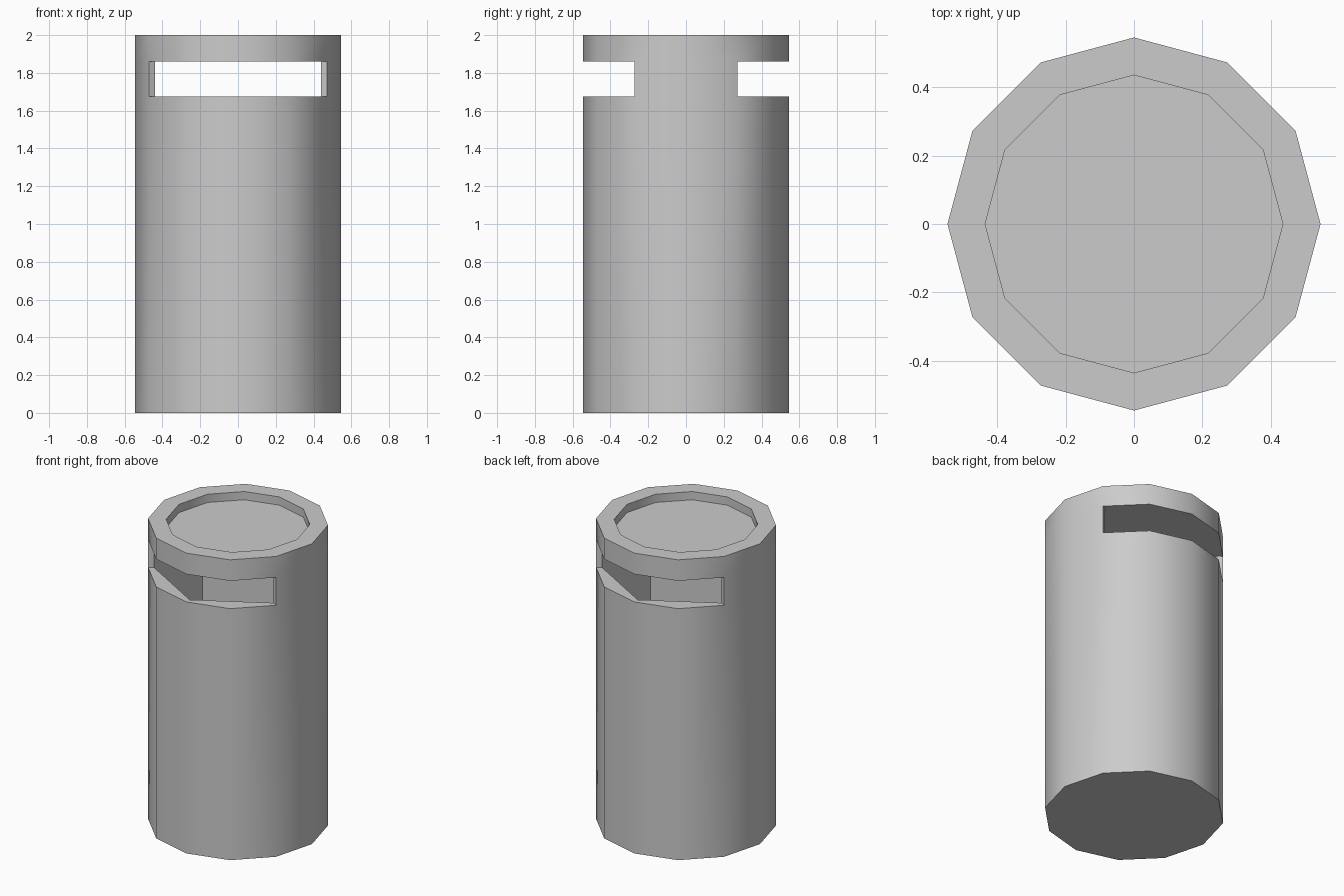
import bpy, bmesh, math

if "Cube" in bpy.data.objects:
    bpy.data.objects.remove(bpy.data.objects["Cube"])

N = 12
R, R_HEX, R_RECESS = 0.545, 0.508, 0.435
FLOOR, SLOT_LOW, SLOT_HIGH, RECESS, TOP = 0.05, 1.675, 1.86, 1.945, 2.0
SLOTS = {1, 2, 3, 4, 7, 8, 9, 10}      # wall segments open at back and front
SLOT_ENDS = (1, 5, 7, 11)

bm = bmesh.new()


def ring(z, radius, hexagon=False):
    verts = []
    for i in range(N):
        a = math.radians(30 * i)
        # hexagonal rings have corners on odd steps, edge midpoints on even ones
        r = radius * (math.cos(math.radians(30)) if hexagon and i % 2 == 0 else 1)
        verts.append(bm.verts.new((r * math.cos(a), r * math.sin(a), z)))
    return verts


def band(a, b, segments=range(N)):
    for i in segments:
        j = (i + 1) % N
        bm.faces.new((a[i], a[j], b[j], b[i]))


# Outer rings, hexagonal cavity rings and top recess rings
o0, o1, o2, o3 = [ring(z, R) for z in (0, SLOT_LOW, SLOT_HIGH, TOP)]
h0, h1, h2 = [ring(z, R_HEX, True) for z in (FLOOR, SLOT_LOW, SLOT_HIGH)]
t0, t1 = ring(RECESS, R_RECESS), ring(TOP, R_RECESS)
pillars = [i for i in range(N) if i not in SLOTS]

# Lower wall, side pillars and lid wall
band(o0, o1)
band(o1, o2, pillars)
band(o2, o3)
# Cavity wall, slot ledge and lid underside
band(h0, h1)
band(h1, h2, pillars)
band(o1, h1, SLOTS)
band(o2, h2, SLOTS)
# Slot end faces
for i in SLOT_ENDS:
    bm.faces.new((o1[i], h1[i], h2[i], o2[i]))
# Top rim and recess wall
band(o3, t1)
band(t1, t0)
# Base, cavity floor, cavity ceiling, recess floor
for cap in (o0, h0, h2, t0):
    bm.faces.new(cap)
bmesh.ops.recalc_face_normals(bm, faces=bm.faces[:])

mesh = bpy.data.meshes.new("bin_body")
bm.to_mesh(mesh)
bm.free()
body = bpy.data.objects.new("bin_body", mesh)
bpy.context.collection.objects.link(body)
bpy.context.view_layer.objects.active = body
body.select_set(True)
bpy.ops.object.shade_smooth_by_angle(angle=math.radians(35))
